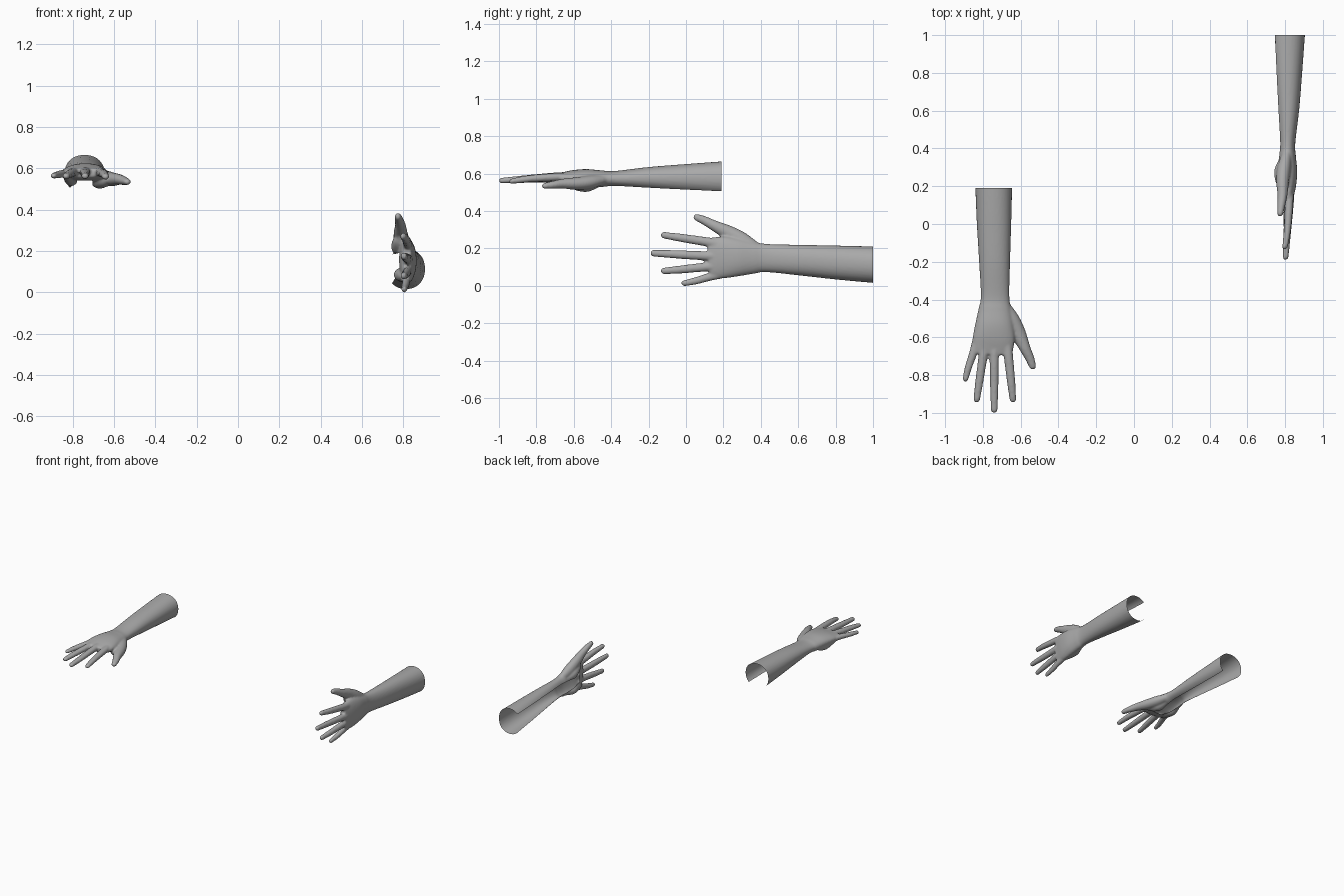
import bpy, bmesh, math
from mathutils import Vector, Matrix

if "Cube" in bpy.data.objects:
    bpy.data.objects.remove(bpy.data.objects["Cube"])

SKIN = bpy.data.materials.new("grey")
SKIN.diffuse_color = (0.4, 0.4, 0.4, 1)
SKIN.use_nodes = True
SKIN.node_tree.nodes["Principled BSDF"].inputs["Base Color"].default_value = SKIN.diffuse_color
SEG = 32


def catmull(a, b, c, d, t):
    return [0.5 * (2 * q + (r - p) * t + (2 * p - 5 * q + 4 * r - s) * t * t
            + (3 * q - p - 3 * r + s) * t ** 3) for p, q, r, s in zip(a, b, c, d)]


def loft(bm, pts, power=1.0, round_tip=True):
    """Closed tube through (x, y, z, half width, half height) sections."""
    n, rows = len(pts), []
    for i in range(n - 1):
        ctrl = [pts[max(0, i - 1)], pts[i], pts[i + 1], pts[min(n - 1, i + 2)]]
        rows += [catmull(*ctrl, k / 6) for k in range(6)]
    rows.append(list(pts[-1]))
    if round_tip:
        x, y, z, w, h = pts[-1]
        d = (Vector(pts[-1][:3]) - Vector(pts[-2][:3])).normalized()
        for k in range(1, 6):
            a = math.radians(16 * k)
            c = Vector((x, y, z)) + d * w * math.sin(a)
            rows.append([*c, w * math.cos(a), h * math.cos(a)])
    rings = []
    for i, row in enumerate(rows):
        d = Vector(rows[min(i + 1, len(rows) - 1)][:3]) - Vector(rows[max(i - 1, 0)][:3])
        side = Vector((-d.y, d.x, 0)).normalized()
        ring = []
        for k in range(SEG):
            a = 2 * math.pi * k / SEG
            c, s = math.cos(a), math.sin(a)
            u = math.copysign(abs(c) ** power, c) * row[3]
            v = math.copysign(abs(s) ** power, s) * row[4]
            ring.append(bm.verts.new(Vector(row[:3]) + side * u + Vector((0, 0, v))))
        rings.append(ring)
    for r0, r1 in zip(rings, rings[1:]):
        for k in range(SEG):
            j = (k + 1) % SEG
            bm.faces.new((r0[k], r0[j], r1[j], r1[k]))
    bm.faces.new(rings[0][::-1])
    bm.faces.new(rings[-1])


bm = bmesh.new()

# Forearm, wrist and palm: y, left edge, right edge, top, bottom
body = [(0.25, -0.843, -0.642, 0.669, 0.476), (0.19, -0.840, -0.645, 0.665, 0.481),
        (0.0, -0.832, -0.650, 0.651, 0.497), (-0.2, -0.820, -0.656, 0.635, 0.514),
        (-0.38, -0.811, -0.660, 0.614, 0.529), (-0.45, -0.823, -0.650, 0.617, 0.525),
        (-0.53, -0.840, -0.638, 0.624, 0.527), (-0.60, -0.853, -0.632, 0.619, 0.537),
        (-0.66, -0.858, -0.640, 0.607, 0.546), (-0.69, -0.848, -0.655, 0.600, 0.556)]
loft(bm, [((l + r) / 2, y, (t + b) / 2, (r - l) / 2, (t - b) / 2)
          for y, l, r, t, b in body], 0.92, False)

# Thumb, with the fleshy pads at its root and at the opposite palm edge
loft(bm, [(-0.68, -0.44, 0.568, 0.03, 0.025), (-0.648, -0.51, 0.555, 0.044, 0.036),
          (-0.612, -0.58, 0.547, 0.040, 0.034), (-0.576, -0.66, 0.546, 0.029, 0.026),
          (-0.552, -0.71, 0.540, 0.024, 0.021), (-0.537, -0.752, 0.535, 0.019, 0.016)])
loft(bm, [(-0.70, -0.44, 0.562, 0.02, 0.02), (-0.678, -0.52, 0.545, 0.04, 0.041),
          (-0.648, -0.58, 0.542, 0.035, 0.034), (-0.625, -0.61, 0.546, 0.022, 0.02)])
loft(bm, [(-0.795, -0.45, 0.562, 0.02, 0.02), (-0.806, -0.53, 0.550, 0.031, 0.036),
          (-0.815, -0.60, 0.557, 0.030, 0.030), (-0.822, -0.65, 0.562, 0.02, 0.02)])

# Four fingers: knuckle-to-tip x, y and z, and a thickness factor
fingers = [
    ([(-0.675, -0.63, 0.582), (-0.665, -0.70, 0.581), (-0.650, -0.84, 0.572), (-0.641, -0.928, 0.560)], 1.0),
    ([(-0.740, -0.63, 0.584), (-0.740, -0.70, 0.584), (-0.740, -0.87, 0.571), (-0.740, -0.983, 0.563)], 1.0),
    ([(-0.790, -0.63, 0.582), (-0.799, -0.70, 0.580), (-0.820, -0.84, 0.570), (-0.832, -0.928, 0.562)], 0.97),
    ([(-0.828, -0.60, 0.575), (-0.850, -0.68, 0.573), (-0.877, -0.76, 0.568), (-0.892, -0.820, 0.564)], 0.87)]
for path, f in fingers:
    loft(bm, [(*p, w * f, h * f) for p, (w, h) in
              zip(path, [(0.028, 0.023), (0.025, 0.022), (0.022, 0.019), (0.018, 0.015)])])

# Fuse the volumes into one smooth skin
mesh = bpy.data.meshes.new("arm_volume")
bm.to_mesh(mesh)
bm.free()
helper = bpy.data.objects.new("arm_volume", mesh)
bpy.context.collection.objects.link(helper)
rem = helper.modifiers.new("fuse", 'REMESH')
rem.mode = 'VOXEL'
rem.voxel_size = 0.006
smooth = helper.modifiers.new("soften", 'SMOOTH')
smooth.factor = 0.5
smooth.iterations = 7
dg = bpy.context.evaluated_depsgraph_get()
skin = bpy.data.meshes.new_from_object(helper.evaluated_get(dg))
bpy.data.objects.remove(helper)

# Open the cuff and cut the slot along the underside
bm = bmesh.new()
bm.from_mesh(skin)


def cut(co, no, clear=False):
    bmesh.ops.bisect_plane(bm, geom=bm.verts[:] + bm.edges[:] + bm.faces[:], dist=1e-5,
                           plane_co=co, plane_no=no, clear_outer=clear)


AXIS, HALF, TAPER, END = -0.742, 0.062, 0.0424, -0.62
cut((0, 0.19, 0), (0, 1, 0), True)
cut((0, END, 0), (0, 1, 0))
for s in (-1, 1):
    cut((AXIS + s * HALF, 0, 0), (1, -s * TAPER, 0))
slot = []
for f in bm.faces:
    c = f.calc_center_median()
    if c.y > END and c.z < 0.57 and abs(c.x - AXIS) < HALF + TAPER * c.y:
        slot.append(f)
bmesh.ops.delete(bm, geom=slot, context='FACES')


def finish(name):
    me = bpy.data.meshes.new(name)
    bm.to_mesh(me)
    me.materials.clear()
    me.materials.append(SKIN)
    for p in me.polygons:
        p.use_smooth = True
        p.material_index = 0
    bpy.context.collection.objects.link(bpy.data.objects.new(name, me))


# Palm-down arm, then its mirrored twin standing on edge
finish("right_arm")
bm.transform(Matrix(((0, 0, 1, 0.24), (0, 1, 0, 0.81),
                     (1, -0.05, 0, 0.905 - 0.035), (0, 0, 0, 1))))
bmesh.ops.reverse_faces(bm, faces=bm.faces[:])
low = min(v.co.z for v in bm.verts)
bmesh.ops.translate(bm, verts=bm.verts[:], vec=(0, 0, -low))
finish("left_arm")
bm.free()
